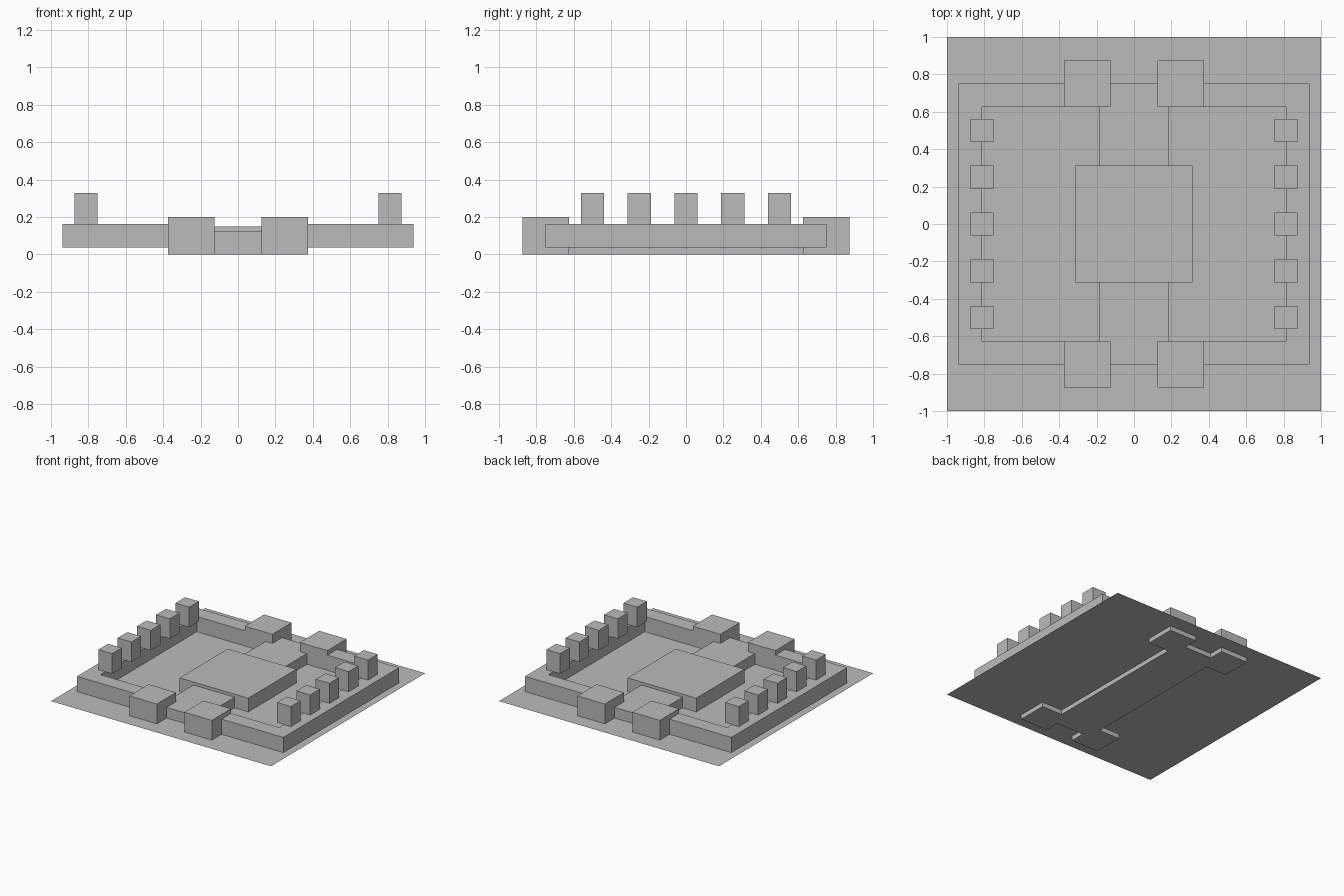
import bpy

cube = bpy.data.objects.get("Cube")
if cube:
    bpy.data.objects.remove(cube, do_unlink=True)

# One stone grey for everything
stone = bpy.data.materials.new("stone_grey")
stone.use_nodes = True
GREY = (0.5, 0.5, 0.5, 1)
stone.diffuse_color = GREY
stone.node_tree.nodes["Principled BSDF"].inputs["Base Color"].default_value = GREY

GROUND = 0.0375
WALL_TOP = 0.1625


def box(name, x, y, z):
    """Box spanning the given (min, max) ranges."""
    spans = (x, y, z)
    bpy.ops.mesh.primitive_cube_add(size=1, location=[(a + b) / 2 for a, b in spans])
    ob = bpy.context.object
    ob.name = name
    ob.scale = [abs(b - a) for a, b in spans]
    bpy.ops.object.transform_apply(location=False, rotation=False, scale=True)
    ob.data.materials.append(stone)
    return ob


def span(centre, size):
    return (centre - size / 2, centre + size / 2)


# Ground sheet
bpy.ops.mesh.primitive_plane_add(size=2, location=(0, 0, GROUND))
ground = bpy.context.object
ground.name = "ground_sheet"
ground.data.materials.append(stone)

# Central path and raised platform
box("central_path", span(0, 0.375), span(0, 1.5), (0, 0.125))
box("platform", span(0, 0.625), span(0, 0.625), (GROUND, 0.15))

for side, sx in (("left", 1), ("right", -1)):
    # Long side wall with its row of pillars
    box(f"{side}_wall", span(sx * 0.875, 0.125), span(0, 1.5), (GROUND, WALL_TOP))
    for i in range(5):
        box(f"{side}_pillar_{i + 1}", span(sx * 0.8125, 0.125),
            span((i - 2) * 0.25, 0.125), (WALL_TOP, 0.3275))

    # End walls running into the gate blocks, leaving the gateway open
    for end, sy in (("front", -1), ("back", 1)):
        box(f"{end}_{side}_wall", span(sx * 0.53, 0.565),
            span(sy * 0.6875, 0.125), (GROUND, WALL_TOP))
        box(f"{end}_{side}_gate_block", span(sx * 0.25, 0.25),
            span(sy * 0.75, 0.25), (0, 0.2))
